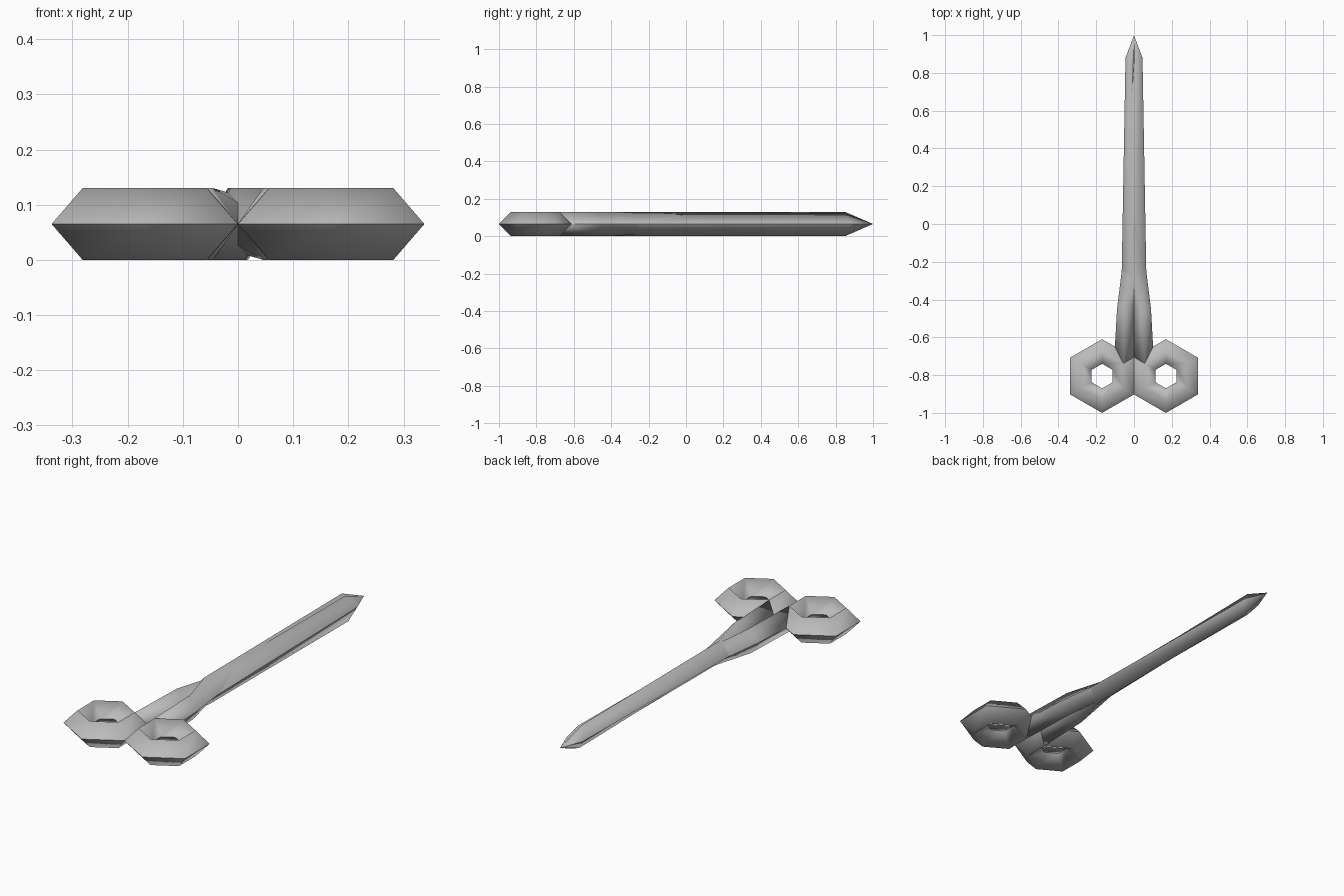
import bpy, bmesh, math
from mathutils import Matrix

cube = bpy.data.objects.get("Cube")
if cube:
    bpy.data.objects.remove(cube)

MID = 0.065  # half of the thickness

steel = bpy.data.materials.new("grey steel")
steel.use_nodes = True
steel.diffuse_color = (0.5, 0.5, 0.5, 1)
steel.node_tree.nodes["Principled BSDF"].inputs["Base Color"].default_value = (0.5, 0.5, 0.5, 1)


def finish(bm, name, turn):
    """Turn half over the long axis, shade softly with a crisp middle edge, lift to the ground."""
    bmesh.ops.recalc_face_normals(bm, faces=bm.faces)
    for f in bm.faces:
        f.smooth = True
    for e in bm.edges:
        e.smooth = any(abs(v.co.z) > 0.001 for v in e.verts)
    bm.transform(Matrix.Translation((0, 0, MID)) @ Matrix.Rotation(turn, 4, 'Y'))
    mesh = bpy.data.meshes.new(name)
    bm.to_mesh(mesh)
    bm.free()
    mesh.materials.append(steel)
    bpy.context.collection.objects.link(bpy.data.objects.new(name, mesh))


def finger_ring(name, turn, sides=6):
    """Hexagonal ring with a diamond cross-section."""
    bm = bmesh.new()
    profile = [(0.195, 0), (0.13, MID), (0.065, 0), (0.13, -MID)]
    loops = []
    for i in range(sides):
        a = math.tau * i / sides + math.pi / 2
        loops.append([bm.verts.new((0.169 + r * math.cos(a), -0.805 + r * math.sin(a), z))
                      for r, z in profile])
    for i in range(sides):
        bridge(bm, loops[i], loops[(i + 1) % sides])
    finish(bm, name, turn)


def bridge(bm, a, b):
    for j in range(4):
        k = (j + 1) % 4
        bm.faces.new((a[j], a[k], b[k], b[j]))


def blade(name, turn):
    """Handle and blade in one piece, lofted through diamond sections."""
    # each section: left, top, right, bottom
    sections = [
        [(0, -0.705, 0), (0.055, -0.738, MID), (0.104, -0.7, 0), (0.055, -0.738, -MID)],
        [(0, -0.43, 0), (0.045, -0.45, MID), (0.09, -0.45, 0), (0.045, -0.42, -MID)],
        [(-0.065, -0.25, 0), (-0.012, -0.25, MID), (0.065, -0.25, 0), (0.012, -0.25, -0.055)],
        [(-0.045, 0.88, 0), (-0.018, 0.85, MID), (0.006, 0.88, 0), (0, 0.85, -0.058)],
    ]
    bm = bmesh.new()
    loops = [[bm.verts.new(p) for p in s] for s in sections]
    for a, b in zip(loops, loops[1:]):
        bridge(bm, a, b)
    bm.faces.new(loops[0])
    tip = bm.verts.new((0, 1, 0))
    for j in range(4):
        bm.faces.new((loops[-1][j], loops[-1][(j + 1) % 4], tip))
    finish(bm, name, turn)


# the two halves are the same piece, one turned over
for side, turn in (("right", 0), ("left", math.pi)):
    finger_ring(side + "_finger_ring", turn)
    blade(side + "_blade", turn)
